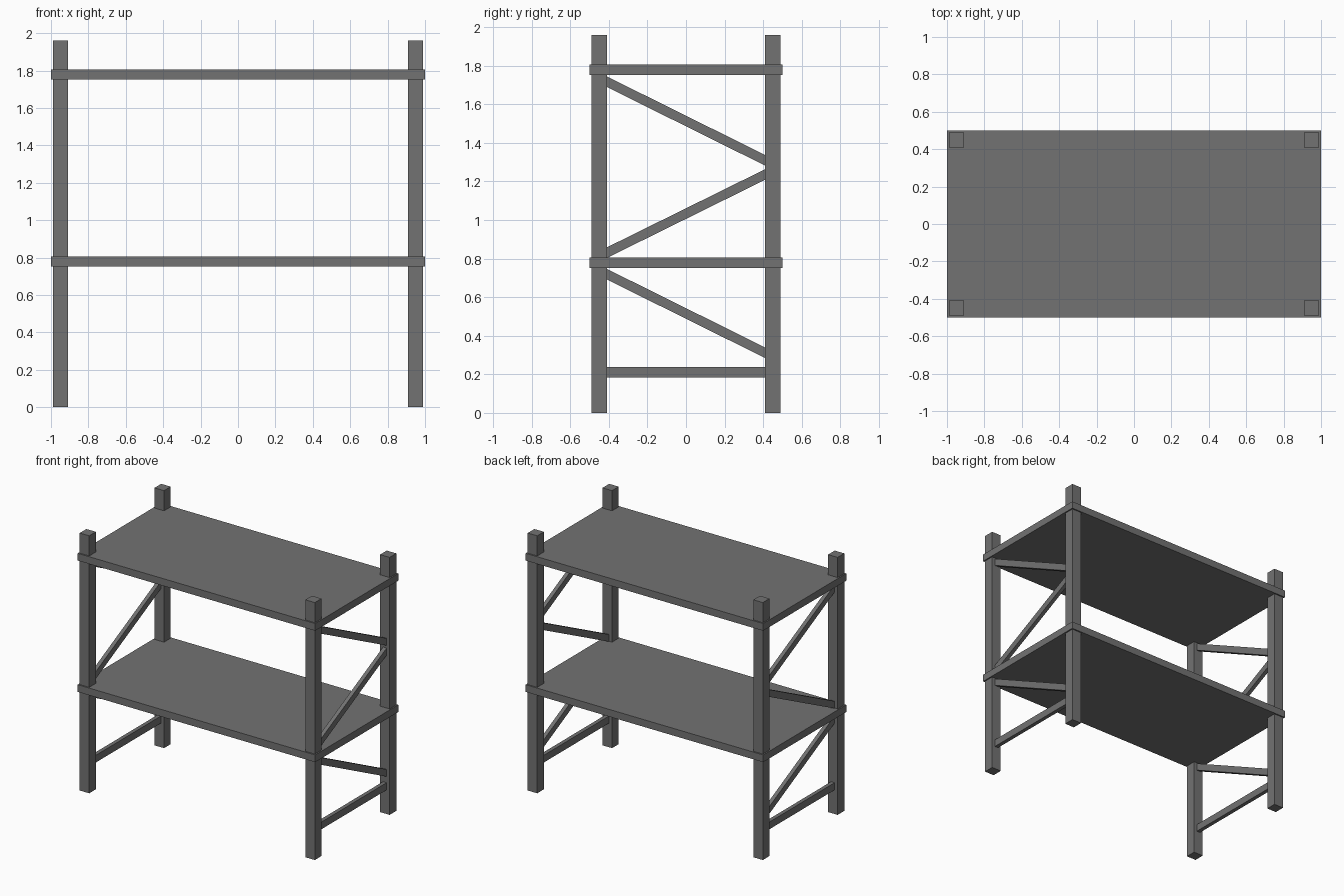
import bpy, bmesh

if "Cube" in bpy.data.objects:
    bpy.data.objects.remove(bpy.data.objects["Cube"])

# Dark grey finish for all parts
dark = bpy.data.materials.new("dark_grey")
dark.diffuse_color = (0.17, 0.17, 0.17, 1)
dark.use_nodes = True
dark.node_tree.nodes["Principled BSDF"].inputs["Base Color"].default_value = dark.diffuse_color


def prism(name, profile, x, width):
    """Extrude a y/z outline along x, centred on x."""
    bm = bmesh.new()
    face = bm.faces.new([bm.verts.new((x - width / 2, y, z)) for y, z in profile])
    ext = bmesh.ops.extrude_face_region(bm, geom=[face])
    moved = [v for v in ext["geom"] if isinstance(v, bmesh.types.BMVert)]
    bmesh.ops.translate(bm, verts=moved, vec=(width, 0, 0))
    bmesh.ops.recalc_face_normals(bm, faces=bm.faces)
    mesh = bpy.data.meshes.new(name)
    bm.to_mesh(mesh)
    bm.free()
    mesh.materials.append(dark)
    obj = bpy.data.objects.new(name, mesh)
    bpy.context.collection.objects.link(obj)
    return obj


def box(name, x, width, y0, y1, z0, z1):
    return prism(name, [(y0, z0), (y1, z0), (y1, z1), (y0, z1)], x, width)


def brace(name, x, z_front, z_back):
    """Bar between front and back posts, ends cut flush to the posts."""
    y, h = 0.412, 0.0275
    return prism(name, [(-y, z_front - h), (y, z_back - h),
                        (y, z_back + h), (-y, z_front + h)], x, 0.03)


# Shelves
for label, z in (("lower", 0.779), ("upper", 1.779)):
    box(f"{label}_shelf", 0, 2.0, -0.5, 0.5, z - 0.0275, z + 0.0275)

# End frames: posts and zigzag bracing
for side, x in (("left", -0.95), ("right", 0.95)):
    for end, y in (("front", -0.45), ("back", 0.45)):
        box(f"{side}_{end}_post", x, 0.08, y - 0.04, y + 0.04, 0, 1.96)
    brace(f"{side}_bottom_rail", x, 0.211, 0.211)
    brace(f"{side}_lower_brace", x, 0.72, 0.311)
    brace(f"{side}_middle_brace", x, 0.83, 1.237)
    brace(f"{side}_upper_brace", x, 1.718, 1.309)
